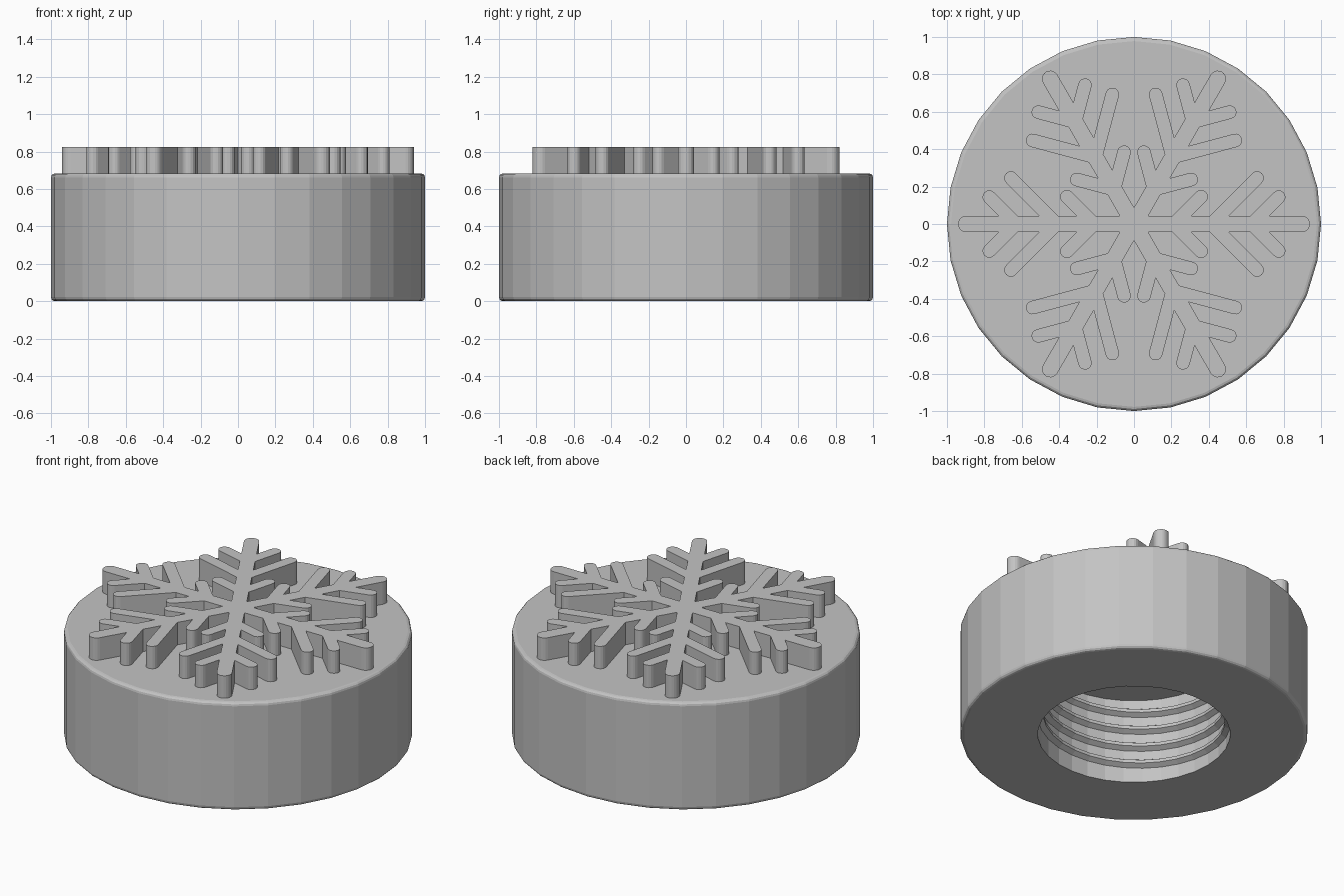
import bpy, bmesh, math

if "Cube" in bpy.data.objects:
    bpy.data.objects.remove(bpy.data.objects["Cube"])

N = 32            # sides of the round body
BODY_H = 0.683    # body height
TOP = 0.825       # top of the raised snowflake

grey = bpy.data.materials.new("plain_grey")
grey.diffuse_color = (0.55, 0.55, 0.55, 1)
grey.use_nodes = True
grey.node_tree.nodes["Principled BSDF"].inputs["Base Color"].default_value = grey.diffuse_color


def finish(bm, name):
    bmesh.ops.recalc_face_normals(bm, faces=bm.faces)
    me = bpy.data.meshes.new(name)
    bm.to_mesh(me)
    bm.free()
    me.materials.append(grey)
    ob = bpy.data.objects.new(name, me)
    bpy.context.collection.objects.link(ob)
    return ob


def bridge(bm, a, b, closed=True):
    n = len(a)
    for i in range(n if closed else n - 1):
        j = (i + 1) % n
        bm.faces.new((a[i], a[j], b[j], b[i]))


# Body: turned profile with rounded rims and a blind hole from below
hole_r, hole_d, bev = 0.553, 0.54, 0.022
profile = [(hole_r, hole_d), (hole_r, 0)]
for k in range(4):
    a = math.radians(30 * k)
    profile.append((1 - bev + bev * math.sin(a), bev - bev * math.cos(a)))
for k in range(4):
    a = math.radians(30 * k)
    profile.append((1 - bev + bev * math.cos(a), BODY_H - bev + bev * math.sin(a)))

bm = bmesh.new()
rings = []
for r, z in profile:
    rings.append([bm.verts.new((r * math.cos(2 * math.pi * i / N),
                                r * math.sin(2 * math.pi * i / N), z)) for i in range(N)])
for a, b in zip(rings, rings[1:]):
    bridge(bm, a, b)
bm.faces.new(rings[0])
bm.faces.new(rings[-1])
finish(bm, "round_body")

# Thread: helical ridge on the hole wall, tapered at both ends
pitch, z0, z1 = 0.112, 0.05, 0.50
steps = int((z1 - z0) / pitch * N)
bm = bmesh.new()
sections = []
for s in range(steps + 1):
    t = 2 * math.pi * s / N
    z = z0 + pitch * s / N
    grow = max(0.05, min(1, s / 6, (steps - s) / 6))
    inner = hole_r - 0.03 * grow
    section = [(hole_r + 0.01, -0.034), (inner, -0.010), (inner, 0.010), (hole_r + 0.01, 0.034)]
    sections.append([bm.verts.new((r * math.cos(t), r * math.sin(t), z + dz)) for r, dz in section])
for a, b in zip(sections, sections[1:]):
    bridge(bm, a, b)
bm.faces.new(sections[0])
bm.faces.new(sections[-1])
finish(bm, "inner_thread")

# Snowflake: half an arm outlined, mirrored, repeated six times
W, H = 0.044, 0.036     # half widths of arm and twig


def cap(cx, cy, r, start, end, n=8):
    return [(cx + r * math.cos(math.radians(start + (end - start) * k / n)),
             cy + r * math.sin(math.radians(start + (end - start) * k / n))) for k in range(n + 1)]


half = [(W / math.tan(math.radians(30)), W)]
for base, rise in ((0.213, 0.146), (0.412, 0.246), (0.63, 0.144)):
    off = H * math.sqrt(2)
    half.append((base - off + W, W))
    half += cap(base + rise, rise, H, 135, -45)
    half.append((base + off + W, W))
half += cap(0.94 - W, 0, W, 90, 0, 5)
arm = [(x, -y) for x, y in half] + half[-2:0:-1]

outline = []
for k in range(6):
    c, s = math.cos(k * math.pi / 3), math.sin(k * math.pi / 3)
    outline += [(x * c - y * s, x * s + y * c) for x, y in arm]

bm = bmesh.new()
low = [bm.verts.new((x, y, BODY_H - 0.005)) for x, y in outline]
high = [bm.verts.new((x, y, TOP)) for x, y in outline]
bridge(bm, low, high)
bm.faces.new(low)
bm.faces.new(high)
finish(bm, "raised_snowflake")
